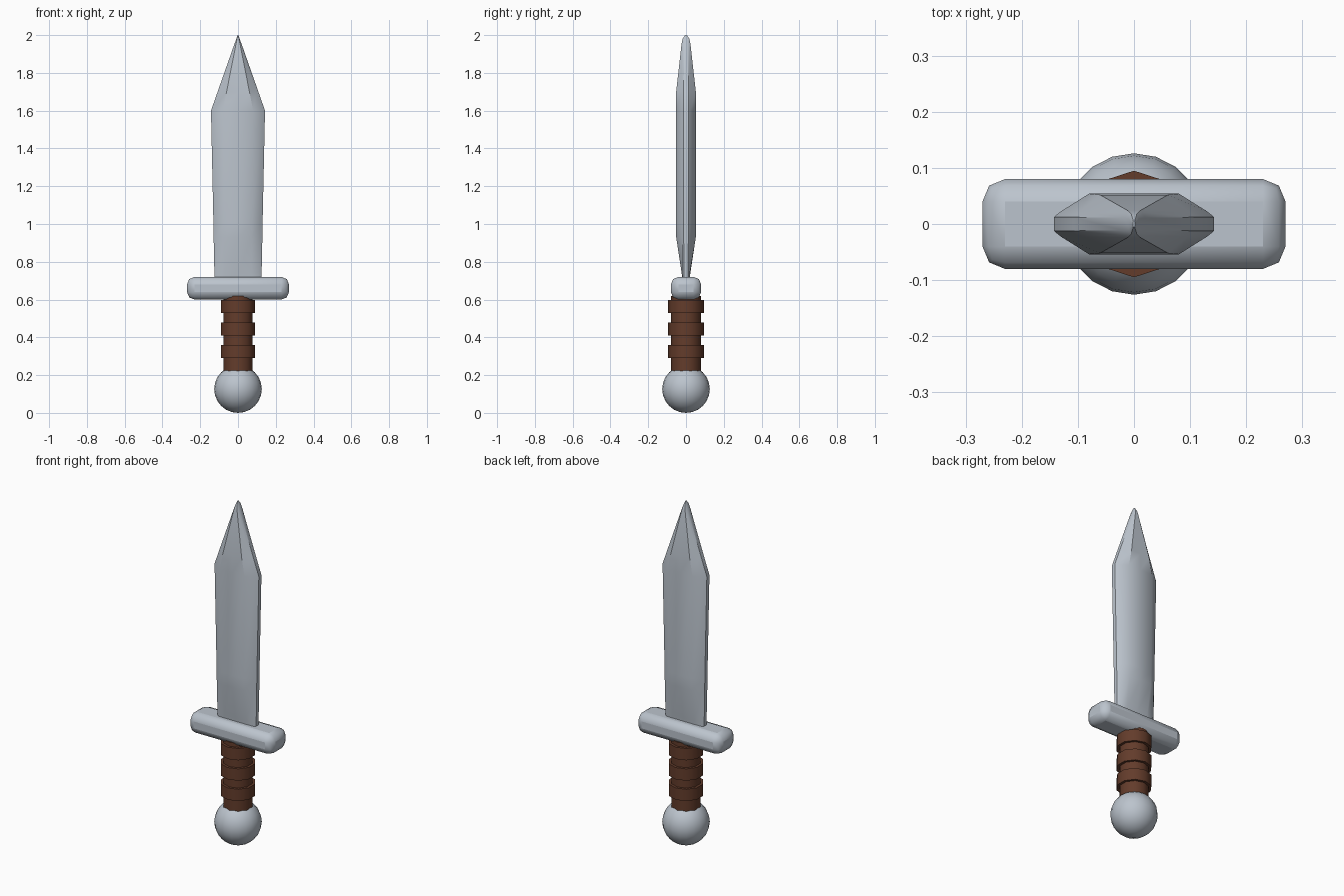
import bpy, bmesh, math

if "Cube" in bpy.data.objects:
    bpy.data.objects.remove(bpy.data.objects["Cube"])

def material(name, rgb):
    m = bpy.data.materials.new(name)
    m.diffuse_color = (*rgb, 1)
    m.use_nodes = True
    m.node_tree.nodes["Principled BSDF"].inputs["Base Color"].default_value = m.diffuse_color
    return m

STEEL = material("steel", (0.50, 0.55, 0.61))
LEATHER = material("brown leather", (0.125, 0.045, 0.024))

def finish(ob, name, mat, angle):
    ob.name = name
    ob.data.materials.append(mat)
    bpy.ops.object.select_all(action='DESELECT')
    ob.select_set(True)
    bpy.context.view_layer.objects.active = ob
    bpy.ops.object.shade_smooth_by_angle(angle=math.radians(angle))
    return ob

def cylinder(name, radius, z0, z1):
    # ten-sided, with a corner facing front and back
    bpy.ops.mesh.primitive_cylinder_add(vertices=10, radius=radius, depth=z1 - z0,
                                        location=(0, 0, (z0 + z1) / 2))
    return finish(bpy.context.object, name, LEATHER, 40)

# Blade: stacked cross-sections of (height, half width, edge thickness, centre thickness)
sections = [(0.70, 0.124, 0.019, 0.019), (0.74, 0.125, 0.020, 0.023),
            (0.93, 0.129, 0.022, 0.052), (1.00, 0.130, 0.022, 0.054),
            (1.60, 0.143, 0.022, 0.054), (1.70, 0.108, 0.022, 0.052),
            (1.95, 0.020, 0.021, 0.024), (1.98, 0.009, 0.016, 0.018),
            (2.00, 0.002, 0.004, 0.005)]
bm = bmesh.new()
rings = []
for z, w, e, t in sections:
    half = [(w, e * 0.55), (w - min(0.012, w * 0.3), e), (w * 0.56, t), (0, t),
            (-w * 0.56, t), (-w + min(0.012, w * 0.3), e), (-w, e * 0.55)]
    outline = half + [(x, -y) for x, y in reversed(half)]
    rings.append([bm.verts.new((x, y, z)) for x, y in outline])
for a, b in zip(rings, rings[1:]):
    for i in range(len(a)):
        j = (i + 1) % len(a)
        bm.faces.new((a[i], a[j], b[j], b[i]))
bm.faces.new(rings[0])
bm.faces.new(rings[-1])
bmesh.ops.recalc_face_normals(bm, faces=bm.faces)
mesh = bpy.data.meshes.new("blade")
bm.to_mesh(mesh)
bm.free()
blade = bpy.data.objects.new("blade", mesh)
bpy.context.collection.objects.link(blade)
finish(blade, "blade", STEEL, 35)

# Crossguard: rounded bar
bpy.ops.mesh.primitive_cube_add(size=1, location=(0, 0, 0.66))
guard = bpy.context.object
guard.scale = (0.54, 0.16, 0.12)
bpy.ops.object.transform_apply(location=False, rotation=False, scale=True)
bevel = guard.modifiers.new("rounded edges", 'BEVEL')
bevel.width = 0.04
bevel.segments = 2
finish(guard, "crossguard", STEEL, 35)

# Grip with three raised wraps
cylinder("grip", 0.08, 0.18, 0.62)
for i in range(3):
    z = 0.29 + i * 0.119
    cylinder(f"grip_wrap_{i + 1}", 0.095, z, z + 0.069)

# Pommel: ball
bpy.ops.mesh.primitive_uv_sphere_add(segments=20, ring_count=12, radius=0.126,
                                     location=(0, 0, 0.126))
finish(bpy.context.object, "pommel", STEEL, 35)
